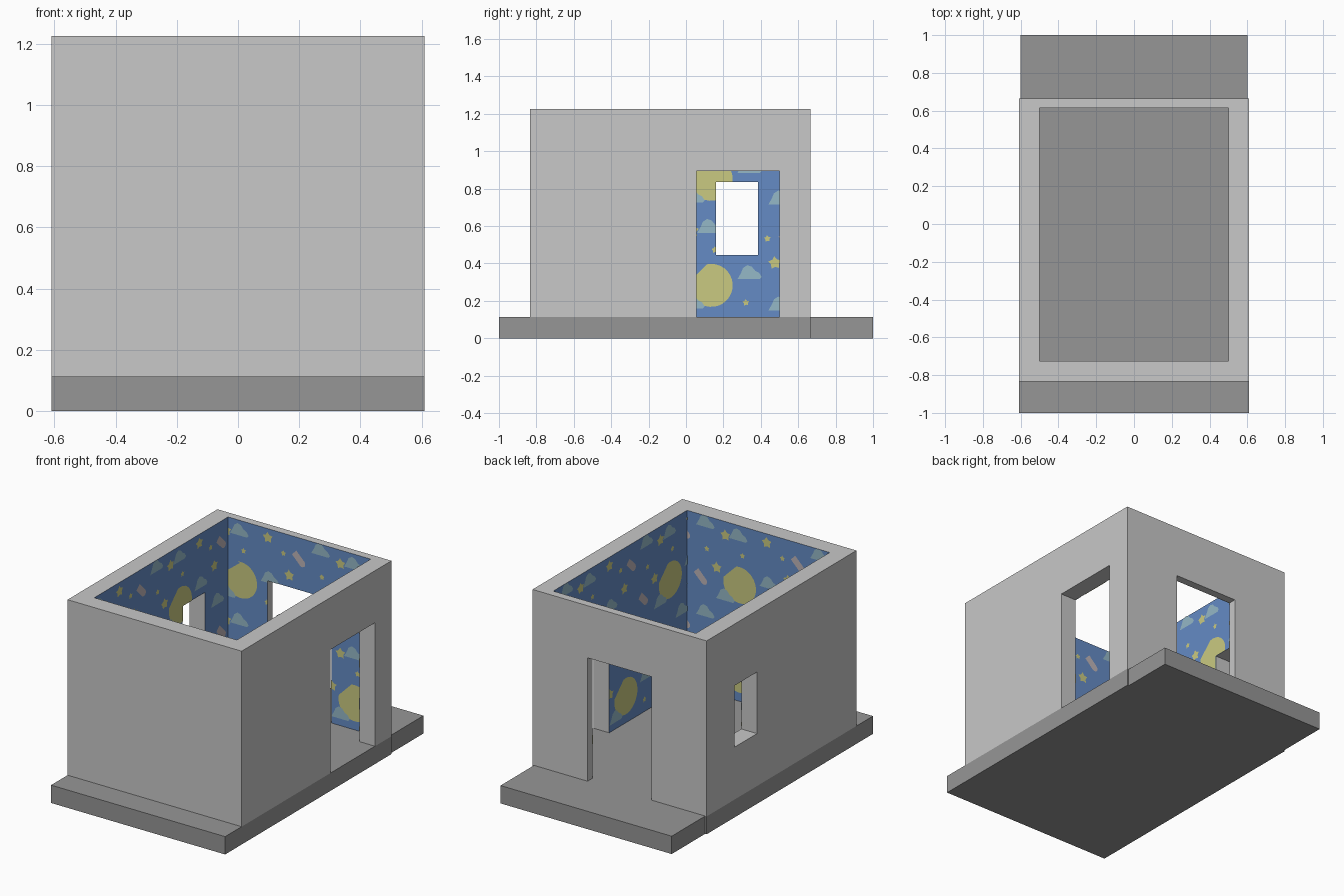
import bpy, bmesh, math
from mathutils import Matrix, Vector

if "Cube" in bpy.data.objects:
    bpy.data.objects.remove(bpy.data.objects["Cube"])


def mat(name, rgb):
    m = bpy.data.materials.new(name)
    m.diffuse_color = (*rgb, 1)
    m.use_nodes = True
    m.node_tree.nodes["Principled BSDF"].inputs["Base Color"].default_value = m.diffuse_color
    return m


WALL = mat("wall_light_grey", (0.58, 0.58, 0.58))
SLAB = mat("slab_grey", (0.305, 0.305, 0.305))
BLUE = mat("wallpaper_blue", (0.13, 0.26, 0.56))
YELLOW = mat("moon_yellow", (0.59, 0.59, 0.22))
CYAN = mat("cloud_pale_blue", (0.30, 0.48, 0.57))
PINK = mat("rocket_pale_grey", (0.52, 0.46, 0.48))


def box(name, x, y, z, mats, index=0):
    bm = bmesh.new()
    bmesh.ops.create_cube(bm, size=1)
    for v in bm.verts:
        v.co = [r[0] if c < 0 else r[1] for c, r in zip(v.co, (x, y, z))]
    for f in bm.faces:
        f.material_index = index
    return finish(name, bm, mats)


def finish(name, bm, mats):
    me = bpy.data.meshes.new(name)
    bm.to_mesh(me)
    bm.free()
    for m in mats:
        me.materials.append(m)
    ob = bpy.data.objects.new(name, me)
    bpy.context.collection.objects.link(ob)
    return ob


FLOOR, TOP = 0.113, 1.225

# Ground slab: main part and slightly narrower back step
box("floor_slab", (-0.61, 0.61), (-1, 0.665), (0, FLOOR), [SLAB])
box("back_step", (-0.6, 0.6), (0.665, 1), (0, FLOOR), [SLAB])

# Walls: solid block hollowed out; the room cutter leaves wallpaper behind
walls = box("walls", (-0.61, 0.61), (-0.835, 0.665), (FLOOR, TOP), [WALL, BLUE])
cuts = [
    ("room_cutter", (-0.5, 0.5), (-0.725, 0.615), (0, 1.4), 1),
    ("side_door_cutter", (0.4, 0.8), (0.055, 0.5), (0, 0.895), 0),
    ("back_door_cutter", (-0.224, 0.224), (0.5, 0.8), (0, 0.895), 0),
    ("window_cutter", (-0.8, -0.4), (0.16, 0.385), (0.445, 0.835), 0),
]
for name, x, y, z, index in cuts:
    cutter = box(name, x, y, z, [WALL, BLUE], index)
    cutter.hide_render = True
    mod = walls.modifiers.new(name, 'BOOLEAN')
    mod.operation, mod.solver, mod.object = 'DIFFERENCE', 'EXACT', cutter
    bpy.context.view_layer.objects.active = walls
    bpy.ops.object.modifier_apply(modifier=name)
    bpy.data.objects.remove(cutter)


# Wallpaper motif outlines, counter-clockwise in (u, z)
def arc(cx, cy, r, a0, a1, n):
    return [(cx + r * math.cos(math.radians(a0 + (a1 - a0) * i / n)),
             cy + r * math.sin(math.radians(a0 + (a1 - a0) * i / n))) for i in range(n + 1)]


def star(r):
    return [((r if i % 2 == 0 else r * 0.6) * math.cos(0.4 + i * math.pi / 5),
             (r if i % 2 == 0 else r * 0.6) * math.sin(0.4 + i * math.pi / 5)) for i in range(10)]


def rocket():
    pts = arc(0.03, 0, 0.022, -90, 90, 6) + [(-0.05, 0.022), (-0.05, -0.022)]
    rot = Matrix.Rotation(math.radians(-45), 2)
    return [tuple(rot @ Vector(p)) for p in pts]


SHAPES = {
    "cloud": (1, [(-0.065, -0.035), (0.055, -0.035), (0.065, -0.022), (0.05, 0.0), (0.03, 0.01),
                  (0.012, 0.032), (-0.012, 0.04), (-0.035, 0.025), (-0.045, 0.0)]),
    "moon": (0, arc(0, 0, 0.115, 168, 462, 24) + arc(-0.0325, 0.0325, 0.08, 84, -174, 18)[1:-1]),
    "star": (0, star(0.036)),
    "dot": (0, star(0.019)),
    "rocket": (2, rocket()),
}
# One repeat of the pattern, relative to its moon
TILE = [
    ("moon", 0, 0), ("cloud", 0.205, 0.068), ("dot", 0.185, -0.092), ("star", 0.34, 0.12),
    ("cloud", -0.1, -0.09), ("cloud", -0.01, 0.315), ("dot", 0.02, 0.19), ("star", 0.19, 0.32),
    ("rocket", 0.41, 0.24), ("cloud", 0.56, 0.34), ("cloud", 0.37, -0.1), ("dot", 0.57, 0.17),
    ("star", 0.70, 0.29), ("rocket", 0.53, -0.02), ("star", 0.64, 0.07), ("dot", 0.3, 0.25),
]
PERIOD, ROW, MOON_Z = 0.8, 0.567, 0.283


def wallpaper(name, origin, u_axis, u0, u1, opening, anchor, shift):
    regions = [(u0, u1, FLOOR, TOP)]
    if opening:
        a, b, lo, hi = opening
        regions = [(u0, a, FLOOR, TOP), (b, u1, FLOOR, TOP), (a, b, hi, TOP)]
        if lo > FLOOR:
            regions.append((a, b, FLOOR, lo))
    bm_all = bmesh.new()
    for a, b, lo, hi in regions:
        bm = bmesh.new()
        for row in range(2):
            for col in range(-2, 3):
                for k, (kind, du, dz) in enumerate(TILE):
                    index, pts = SHAPES[kind]
                    u = anchor + row * shift + col * PERIOD + du
                    z = MOON_Z + row * ROW + dz
                    h = 0.002 + 0.0001 * k
                    f = bm.faces.new([bm.verts.new((u + p, z + q, h)) for p, q in pts])
                    f.material_index = index
        bmesh.ops.triangulate(bm, faces=bm.faces[:])
        # trim to this rectangle of the wall
        for co, no in (((a, 0, 0), (-1, 0, 0)), ((b, 0, 0), (1, 0, 0)),
                       ((0, lo, 0), (0, -1, 0)), ((0, hi, 0), (0, 1, 0))):
            bmesh.ops.bisect_plane(bm, geom=bm.verts[:] + bm.edges[:] + bm.faces[:],
                                   plane_co=co, plane_no=no, clear_outer=True)
        tmp = bpy.data.meshes.new("trim")
        bm.to_mesh(tmp)
        bm.free()
        bm_all.from_mesh(tmp)
        bpy.data.meshes.remove(tmp)
    U, Z = Vector(u_axis), Vector((0, 0, 1))
    m = Matrix((U, Z, U.cross(Z))).transposed().to_4x4()
    m.translation = origin
    bm_all.transform(m)
    bm_all.normal_update()
    finish(name, bm_all, [YELLOW, CYAN, PINK])


# Printed motifs on the four inner walls
wallpaper("left_wall_print", (-0.5, 0, 0), (0, 1, 0), -0.725, 0.615,
          (0.16, 0.385, 0.445, 0.835), 0.135, 0)
wallpaper("back_wall_print", (0, 0.615, 0), (1, 0, 0), -0.5, 0.5,
          (-0.224, 0.224, 0, 0.895), -0.41, 0)
wallpaper("right_wall_print", (0.5, 0, 0), (0, -1, 0), -0.615, 0.725,
          (-0.5, -0.055, 0, 0.895), 0.11, 0.445)
wallpaper("front_wall_print", (0, -0.725, 0), (-1, 0, 0), -0.5, 0.5, None, -0.13, 0)
